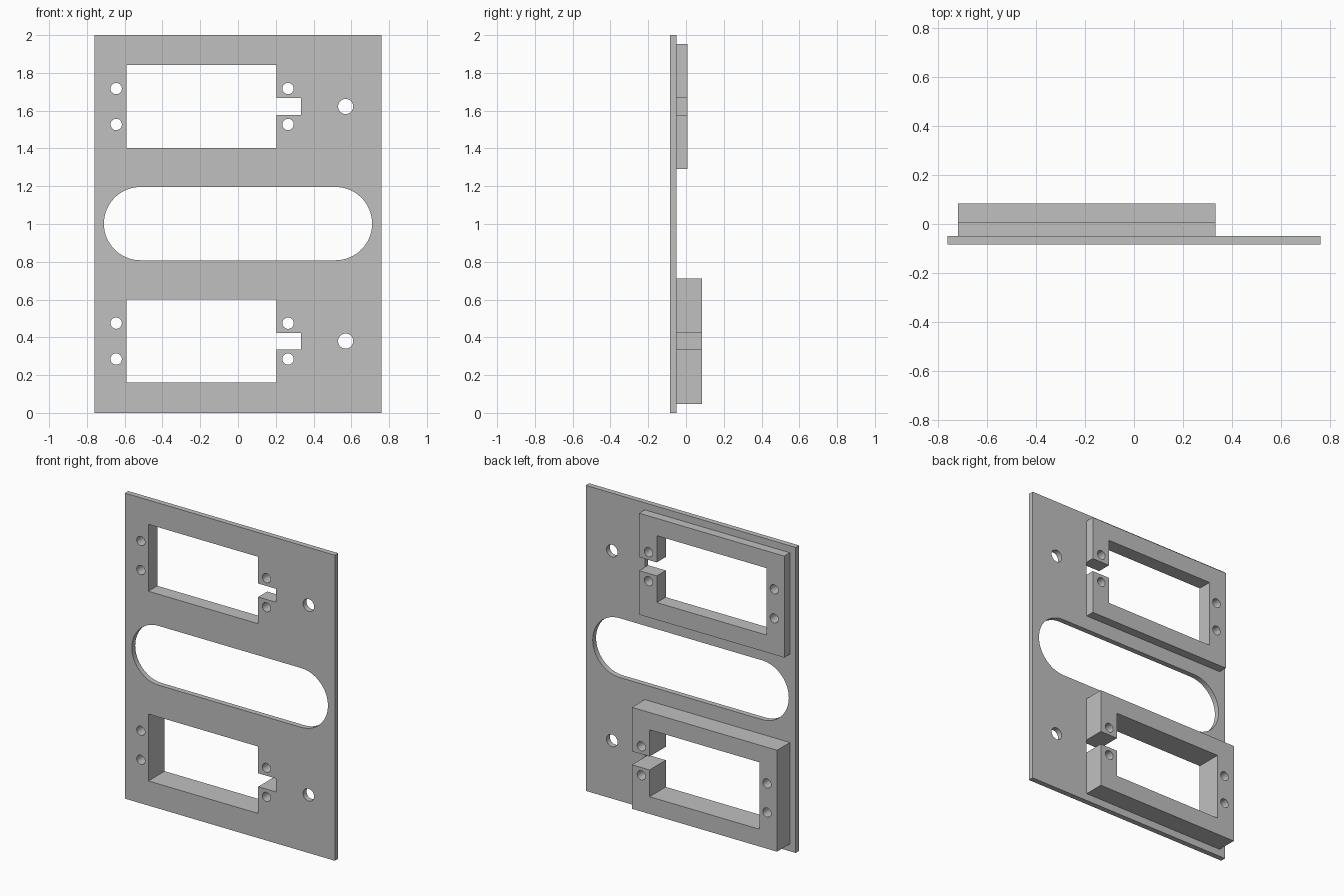
import bpy, bmesh, math

if "Cube" in bpy.data.objects:
    bpy.data.objects.remove(bpy.data.objects["Cube"])

grey = bpy.data.materials.new("plain grey")
grey.diffuse_color = (0.53, 0.53, 0.53, 1)
grey.use_nodes = True
grey.node_tree.nodes["Principled BSDF"].inputs["Base Color"].default_value = grey.diffuse_color

Y_FRONT, Y_PLATE = -0.084, -0.049        # plate front and back
MID = (1.622, 0.38)                      # centre heights of the two cut-outs
LEFT, RIGHT, NOTCH = -0.59, 0.205, 0.333  # window sides and notch end
HALF, NOTCH_HALF = 0.219, 0.044


def circle(cx, cz, r, n=32):
    return [(cx + r * math.cos(2 * math.pi * i / n),
             cz + r * math.sin(2 * math.pi * i / n)) for i in range(n)]


def rect(x0, x1, z0, z1):
    return [(x0, z0), (x1, z0), (x1, z1), (x0, z1)]


def slot(half_len, cz, r, n=32):
    pts = []
    for side, start in ((1, -math.pi / 2), (-1, math.pi / 2)):
        for i in range(n + 1):
            a = start + math.pi * i / n
            pts.append((side * (half_len - r) + r * math.cos(a), cz + r * math.sin(a)))
    return pts


def screw_holes(cz):
    return [circle(x, cz + dz, 0.03) for x in (-0.645, 0.265) for dz in (-0.095, 0.095)]


def slab(name, loops, y0, y1):
    """Solid between y0 and y1; first loop is the outline, the rest are holes."""
    bm = bmesh.new()
    caps = ([], [])
    for pts in loops:
        n = len(pts)
        rings = [[bm.verts.new((x, y, z)) for x, z in pts] for y in (y0, y1)]
        for ring, edges in zip(rings, caps):
            edges += [bm.edges.new((ring[i], ring[(i + 1) % n])) for i in range(n)]
        a, b = rings
        for i in range(n):
            j = (i + 1) % n
            bm.faces.new((a[i], a[j], b[j], b[i]))
    for edges in caps:
        bmesh.ops.triangle_fill(bm, use_beauty=True, edges=edges, normal=(0, -1, 0))
    bmesh.ops.recalc_face_normals(bm, faces=bm.faces[:])
    me = bpy.data.meshes.new(name)
    bm.to_mesh(me)
    bm.free()
    me.materials.append(grey)
    ob = bpy.data.objects.new(name, me)
    bpy.context.collection.objects.link(ob)
    bpy.ops.object.select_all(action='DESELECT')
    ob.select_set(True)
    bpy.context.view_layer.objects.active = ob
    bpy.ops.object.shade_smooth_by_angle(angle=math.radians(30))
    return ob


# Mounting plate: outline, long slot, notched windows, screw and cable holes
loops = [rect(-0.76, 0.76, 0, 2), slot(0.71, 1.002, 0.194)]
for c in MID:
    loops.append([(LEFT, c - HALF), (RIGHT, c - HALF), (RIGHT, c - NOTCH_HALF),
                  (NOTCH, c - NOTCH_HALF), (NOTCH, c + NOTCH_HALF),
                  (RIGHT, c + NOTCH_HALF), (RIGHT, c + HALF), (LEFT, c + HALF)])
    loops += screw_holes(c) + [circle(0.57, c, 0.04)]
slab("mounting_plate", loops, Y_FRONT, Y_PLATE)

# Raised C-shaped frames on the back, open at the notch
for name, c, y_back in (("upper_frame", MID[0], 0.009), ("lower_frame", MID[1], 0.084)):
    x0, x1, h = -0.718, NOTCH, 0.332
    outline = [(x1, c + NOTCH_HALF), (x1, c + h), (x0, c + h), (x0, c - h),
               (x1, c - h), (x1, c - NOTCH_HALF), (RIGHT, c - NOTCH_HALF),
               (RIGHT, c - HALF), (LEFT, c - HALF), (LEFT, c + HALF),
               (RIGHT, c + HALF), (RIGHT, c + NOTCH_HALF)]
    slab(name, [outline] + screw_holes(c), Y_PLATE, y_back)
